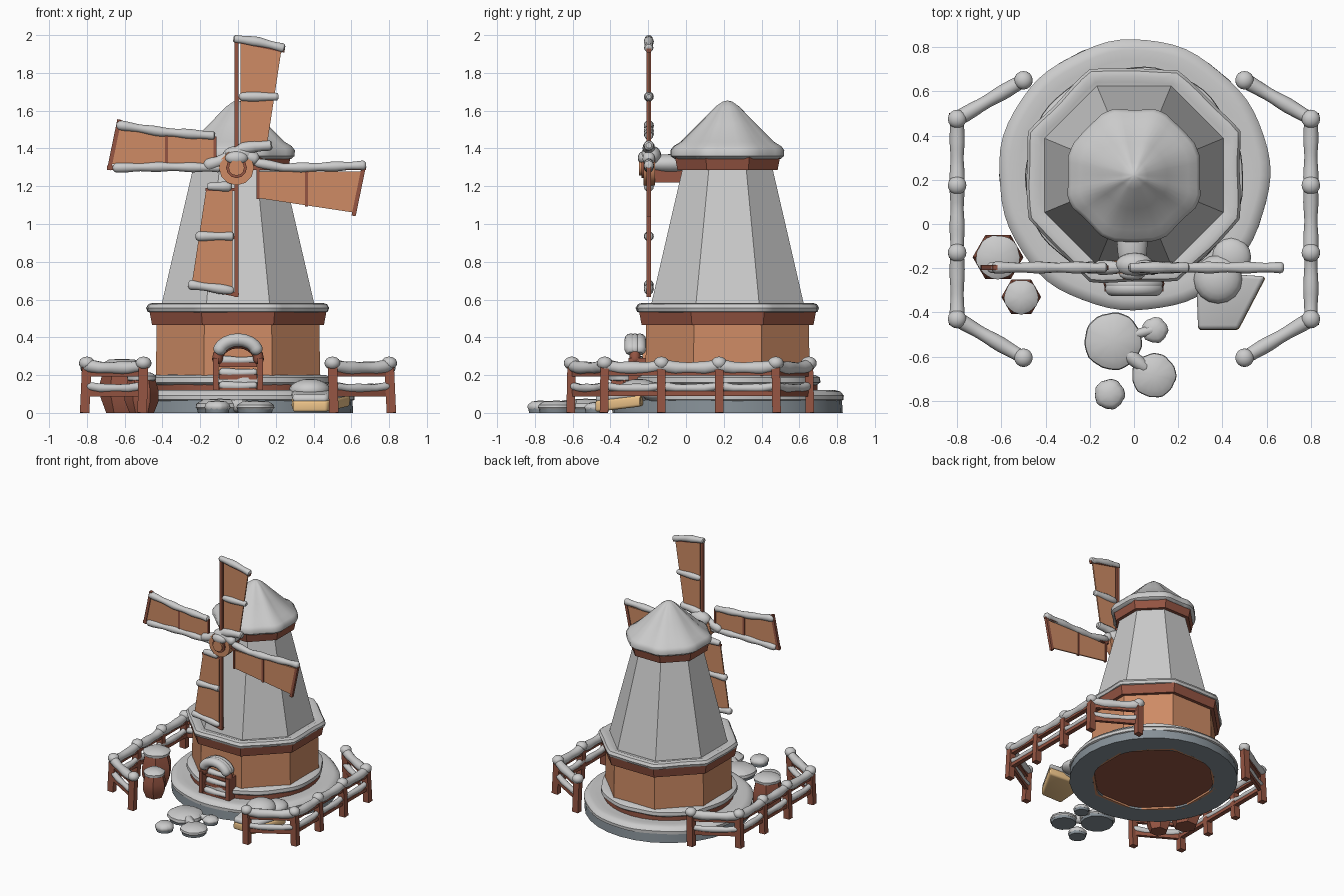
import bpy, bmesh, math, random
from mathutils import Vector, Matrix

if "Cube" in bpy.data.objects:
    bpy.data.objects.remove(bpy.data.objects["Cube"])

random.seed(4)
C = (0, 0.22, 0)          # tower axis
OCT = 1.09                # corner limit: 1 = round, 1.09 = true octagon

def mat(name, *c):
    m = bpy.data.materials.new(name)
    m.diffuse_color = (*c, 1)
    m.use_nodes = True
    m.node_tree.nodes["Principled BSDF"].inputs["Base Color"].default_value = m.diffuse_color
    return m

ORANGE = mat("light_wood", 0.62, 0.26, 0.13)
BROWN = mat("dark_wood", 0.30, 0.09, 0.055)
STONE = mat("stone", 0.24, 0.28, 0.31)
TAN = mat("sackcloth", 0.85, 0.55, 0.25)

def link(name, data, m):
    bpy.context.collection.objects.link(bpy.data.objects.new(name, data))
    if m:
        data.materials.append(m)

def add(name, bm, m=None):
    bmesh.ops.recalc_face_normals(bm, faces=bm.faces)
    me = bpy.data.meshes.new(name)
    bm.to_mesh(me)
    bm.free()
    link(name, me, m)

def lathe(name, prof, n=8, c=C, m=None, limit=1.0, wob=0.0, loop=False):
    """Revolve (radius, z) points; limit blends round to octagonal."""
    bm, rings, ph = bmesh.new(), [], random.random() * 6
    for r, z in prof:
        rings.append([])
        for i in range(n):
            a = math.tau * i / n + (math.pi / 8 if n == 8 else 0)
            k = min(1 / math.cos((a + math.pi / 8) % (math.pi / 4) - math.pi / 8), limit)
            w = wob * (math.sin(5 * a + ph) + 0.7 * math.sin(11 * a + 2 * ph))
            R = r * k + (w if r > 0.05 else 0)
            rings[-1].append(bm.verts.new((c[0] + R * math.cos(a), c[1] + R * math.sin(a), z)))
    for a, b in zip(rings, rings[1:] + (rings[:1] if loop else [])):
        for i in range(n):
            bm.faces.new((a[i - 1], a[i], b[i], b[i - 1]))
    if not loop:
        bm.faces.new(rings[0])
        bm.faces.new(rings[-1])
    add(name, bm, m)

def beam(name, p, q, w, h, m=BROWN):
    """Box from p to q."""
    p, q = Vector(p), Vector(q)
    d = (q - p).normalized()
    s = d.cross(Vector((0, 1, 0) if abs(d.y) < 0.9 else (0, 0, 1))).normalized()
    M = Matrix((d * (q - p).length, s * w, s.cross(d) * h)).transposed().to_4x4()
    M.translation = (p + q) / 2
    bm = bmesh.new()
    bmesh.ops.create_cube(bm, size=1, matrix=M)
    add(name, bm, m)

def tube(name, pts, r, m=None, wob=0.12):
    """Gently lumpy round strip along a path, rounded at the ends."""
    pts, path = [Vector(p) for p in pts], []
    for a, b in zip(pts, pts[1:]):
        k = max(2, int((b - a).length / 0.03))
        path += [a.lerp(b, i / k) for i in range(k)]
    path.append(pts[-1])
    d0, d1 = (path[0] - path[1]).normalized() * r, (path[-1] - path[-2]).normalized() * r
    path = [path[0] + d0 * 0.7, path[0] + d0 * 0.45] + path + [path[-1] + d1 * 0.45, path[-1] + d1 * 0.7]
    cu = bpy.data.curves.new(name, 'CURVE')
    cu.dimensions, cu.bevel_depth, cu.bevel_resolution, cu.use_fill_caps = '3D', r, 4, True
    s = cu.splines.new('POLY')
    s.points.add(len(path) - 1)
    ph = random.random() * 6
    for i, p in enumerate(path):
        s.points[i].co = (*p, 1)
        end = {0: 0.45, 1: 0.8}.get(min(i, len(path) - 1 - i), 1)
        s.points[i].radius = end * (1 + wob * math.sin(i * 1.1 + ph))
    link(name, cu, m)

def blob(name, c, *radii):
    bm = bmesh.new()
    bmesh.ops.create_uvsphere(bm, u_segments=16, v_segments=10, radius=1,
                              matrix=Matrix.Translation(c) @ Matrix.Diagonal((*radii, 1)))
    add(name, bm)

def prism(name, base, vec, m=None, bevel=0):
    """Extrude a polygon along vec."""
    bm = bmesh.new()
    f = bm.faces.new([bm.verts.new(p) for p in base])
    g = bmesh.ops.extrude_face_region(bm, geom=[f])['geom']
    bmesh.ops.translate(bm, vec=vec, verts=[v for v in g if isinstance(v, bmesh.types.BMVert)])
    if bevel:
        bmesh.ops.bevel(bm, geom=bm.edges[:], offset=bevel, segments=3, affect='EDGES', profile=0.5)
    add(name, bm, m)

# Stone base and ground snow
lathe("stone_base", [(0.44, 0), (0.61, 0), (0.605, 0.075), (0.44, 0.075)], 32, m=STONE, loop=True)
lathe("base_snow", [(0.42, 0.065), (0.59, 0.06), (0.612, 0.07), (0.613, 0.092), (0.595, 0.113), (0.565, 0.121),
                    (0.52, 0.117), (0.42, 0.115)], 64, wob=0.004, loop=True)
lathe("floor", [(0.425, 0.015), (0.425, 0.03)], m=BROWN, limit=OCT)
# Tower
lathe("lower_wall", [(0.438, 0.0), (0.43, 0.5), (0.42, 0.5), (0.42, 0.0)], m=ORANGE, limit=OCT, loop=True)
lathe("foot_trim", [(0.42, 0.11), (0.475, 0.11), (0.475, 0.165), (0.42, 0.165)], 32, m=BROWN, loop=True)
lathe("foot_snow", [(0.42, 0.15), (0.475, 0.148), (0.493, 0.162), (0.49, 0.188), (0.465, 0.2), (0.42, 0.203)],
      64, wob=0.005, loop=True)
lathe("ledge_trim", [(0.43, 0.465), (0.455, 0.465), (0.468, 0.535), (0.40, 0.535)], m=BROWN, limit=OCT)
lathe("ledge_snow", [(0.38, 0.53), (0.455, 0.528), (0.475, 0.536), (0.482, 0.556), (0.47, 0.576), (0.445, 0.583),
                     (0.42, 0.573), (0.38, 0.57)], 64, limit=1.075, wob=0.003, loop=True)
lathe("tower_wall", [(0.41, 0.55), (0.232, 1.32)], limit=OCT)
lathe("roof_trim", [(0.235, 1.285), (0.265, 1.285), (0.279, 1.36), (0.25, 1.36)], m=BROWN, limit=OCT)
lathe("roof_snow", [(0.25, 1.345), (0.28, 1.345), (0.298, 1.36), (0.299, 1.39), (0.283, 1.412), (0.245, 1.435),
                    (0.15, 1.53), (0.06, 1.622), (0.025, 1.648), (0.004, 1.653)], 64, limit=1.045, wob=0.002)

# Doorway
arc = [math.pi * i / 10 for i in range(11)]
for s in (-1, 1):
    beam("door_post", (s * 0.118, -0.255, 0.11), (s * 0.118, -0.255, 0.29), 0.03, 0.10)
prism("door_panel", [(0.11, -0.2, 0.11)] + [(0.11 * math.cos(a), -0.2, 0.29 + 0.09 * math.sin(a)) for a in arc]
      + [(-0.11, -0.2, 0.11)], (0, -0.03, 0), ORANGE)
tube("door_arch", [(0.11 * math.cos(a), -0.27, 0.28 + 0.09 * math.sin(a)) for a in arc], 0.028, BROWN, 0)
for y in (-0.245, -0.27, -0.292):
    tube("door_arch_snow", [(0.105 * math.cos(a), y, 0.31 + 0.077 * math.sin(a)) for a in arc[1:-1]], 0.034, wob=0)
for z, y in ((0.28, -0.245), (0.215, -0.255), (0.145, -0.28)):
    beam("door_slat", (-0.1, y, z - 0.025), (0.1, y, z - 0.025), 0.025, 0.04)
    tube("door_slat_snow", [(-0.085, y, z), (0, y, z - 0.004), (0.085, y, z)], 0.021)

# Axle and hub
HX, HY, HZ = -0.008, -0.197, 1.298
beam("axle", (HX, -0.2, 1.255), (HX, 0.05, 1.255), 0.075, 0.07)
blob("axle_snow", (HX, -0.08, 1.32), 0.07, 0.16, 0.05)
blob("axle_snow", (HX + 0.01, -0.185, 1.36), 0.085, 0.055, 0.055)
blob("hub_front_snow", (HX, -0.225, 1.35), 0.06, 0.03, 0.035)
for nm, r, y0, y1, m in (("hub", 0.093, -0.225, -0.165, ORANGE), ("hub_ring", 0.055, -0.235, -0.2, BROWN),
                         ("hub_cap", 0.042, -0.25, -0.2, ORANGE)):
    ring = [math.tau * i / 12 for i in range(12)]
    prism(nm, [(HX + r * math.cos(a), y0, HZ + r * math.sin(a)) for a in ring], (0, y1 - y0, 0), m)
tube("hub_snow", [(x, HY, z) for x, z in ((-0.16, 1.312), (-0.1, 1.33), (-0.04, 1.365), (0.03, 1.4),
                                          (0.09, 1.41), (0.16, 1.415))], 0.03)
tube("hub_snow", [(-0.05, HY, 1.36), (0.03, HY, 1.365), (0.09, HY, 1.345)], 0.03)

# Four sails, each a quarter turn of the first; snow lies only on upward edges
SAIL_SNOW = (
    [((0, 0.681), (0.12, 0.665), (0.24, 0.635)), ((0.03, 0.376), (0.205, 0.376))],
    [((0.0, 0.64), (0.005, 0.38), (0.0, 0.1)), ((0.225, 0.62), (0.19, 0.4), (0.17, 0.13))],
    [((0.04, 0.1), (0.14, 0.1)), ((0.03, 0.363), (0.2, 0.363)), ((0.03, 0.65), (0.24, 0.62))],
    [((-0.025, 0.11), (0.0, 0.25), (-0.002, 0.4), (-0.012, 0.67))])
for k, runs in enumerate(SAIL_SNOW):
    def P(u, v, y=0.0):
        for _ in range(k):
            u, v = -v, u
        return (HX + u, HY + y, HZ + v)
    beam("sail_spar", P(0, 0), P(0, 0.685), 0.022, 0.022)
    beam("sail_tip_bar", P(-0.012, 0.675), P(0.255, 0.62), 0.022, 0.022)
    beam("sail_mid_bar", P(0, 0.37), P(0.205, 0.37), 0.016, 0.02)
    beam("sail_root_bar", P(0, 0.115), P(0.165, 0.115), 0.016, 0.02)
    prism("sail_cloth", [P(0.02, 0.11, -0.005), P(0.16, 0.11, -0.005), P(0.238, 0.625, -0.005),
                         P(0.02, 0.67, -0.005)], (0, 0.01, 0), ORANGE)
    for run in runs:
        tube("sail_snow", [P(*p) for p in run], 0.024)

# Fences, mirrored left and right
for s in (-1, 1):
    pts = [(s * x, y) for x, y in ((0.5, 0.65), (0.8, 0.475), (0.8, 0.175), (0.8, -0.13), (0.8, -0.43), (0.5, -0.605))]
    for x, y in pts:
        beam("fence_post", (x * 1.015, y * 1.01, 0), (x, y, 0.265), 0.05, 0.045)
        blob("fence_post_snow", (x, y, 0.263), 0.042, 0.042, 0.035)
    for (x0, y0), (x1, y1) in zip(pts, pts[1:]):
        for z, r in ((0.21, 0.032), (0.103, 0.022)):
            beam("fence_rail", (x0, y0, z), (x1, y1, z), 0.035, 0.025)
            tube("fence_snow", [(x0 + (x1 - x0) * t, y0 + (y1 - y0) * t, z + h) for t, h in
                                ((0, 0.04), (0.25, 0.028), (0.75, 0.028), (1, 0.04))], r, wob=0.08)

# Barrels
for x, y, r, h in ((-0.615, -0.15, 0.115, 0.25), (-0.51, -0.33, 0.09, 0.18)):
    lathe("barrel", [(r * 0.72, 0), (r, h * 0.35), (r, h * 0.65), (r * 0.8, h)], 6, (x, y), BROWN)
    lathe("barrel_snow", [(r * 0.7, h - 0.012), (r * 0.84, h - 0.005), (r * 0.86, h + 0.015), (r * 0.6, h + 0.032),
                          (0.01, h + 0.036)], 24, (x, y), wob=0.002)

# Sack leaning on the base, half buried in snow
lean = [(x, y, 0.005 + (y + 0.48) * 0.12) for x, y in ((0.28, -0.22), (0.595, -0.24), (0.47, -0.48), (0.29, -0.48))]
prism("sack", lean, (0.003, 0, 0.06), TAN, 0.014)
prism("sack_snow", [(x, y, z + 0.05) for x, y, z in lean], (0, 0.005, 0.042), None, 0.018)
blob("snow_heap", (0.38, -0.25, 0.12), 0.11, 0.11, 0.06)
blob("snow_drift", (0.44, -0.15, 0.105), 0.09, 0.09, 0.045)

# Stepping stones with snow, and snow bridges between them
for x, y, r, h in ((-0.095, -0.53, 0.13, 0.07), (0.095, -0.48, 0.058, 0.05), (0.09, -0.685, 0.1, 0.06),
                   (-0.11, -0.77, 0.068, 0.06)):
    lathe("path_stone", [(r * 0.9, 0), (r * 0.95, 0.025)], 12, (x, y), STONE)
    lathe("path_snow", [(r * 0.92, 0.018), (r, 0.028), (r * 0.97, h * 0.7), (r * 0.7, h), (0.01, h + 0.005)],
          32, (x, y), wob=0.002)
tube("path_snow_bridge", [(0.0, -0.5, 0.038), (0.08, -0.48, 0.032)], 0.024)
tube("path_snow_bridge", [(-0.04, -0.58, 0.038), (0.05, -0.65, 0.038)], 0.03)

# Strips to mesh, smooth rounded parts, keep hard edges
bpy.ops.object.select_all(action='SELECT')
bpy.context.view_layer.objects.active = bpy.context.selected_objects[0]
bpy.ops.object.convert(target='MESH')
bpy.ops.object.shade_smooth_by_angle(angle=math.radians(40))
